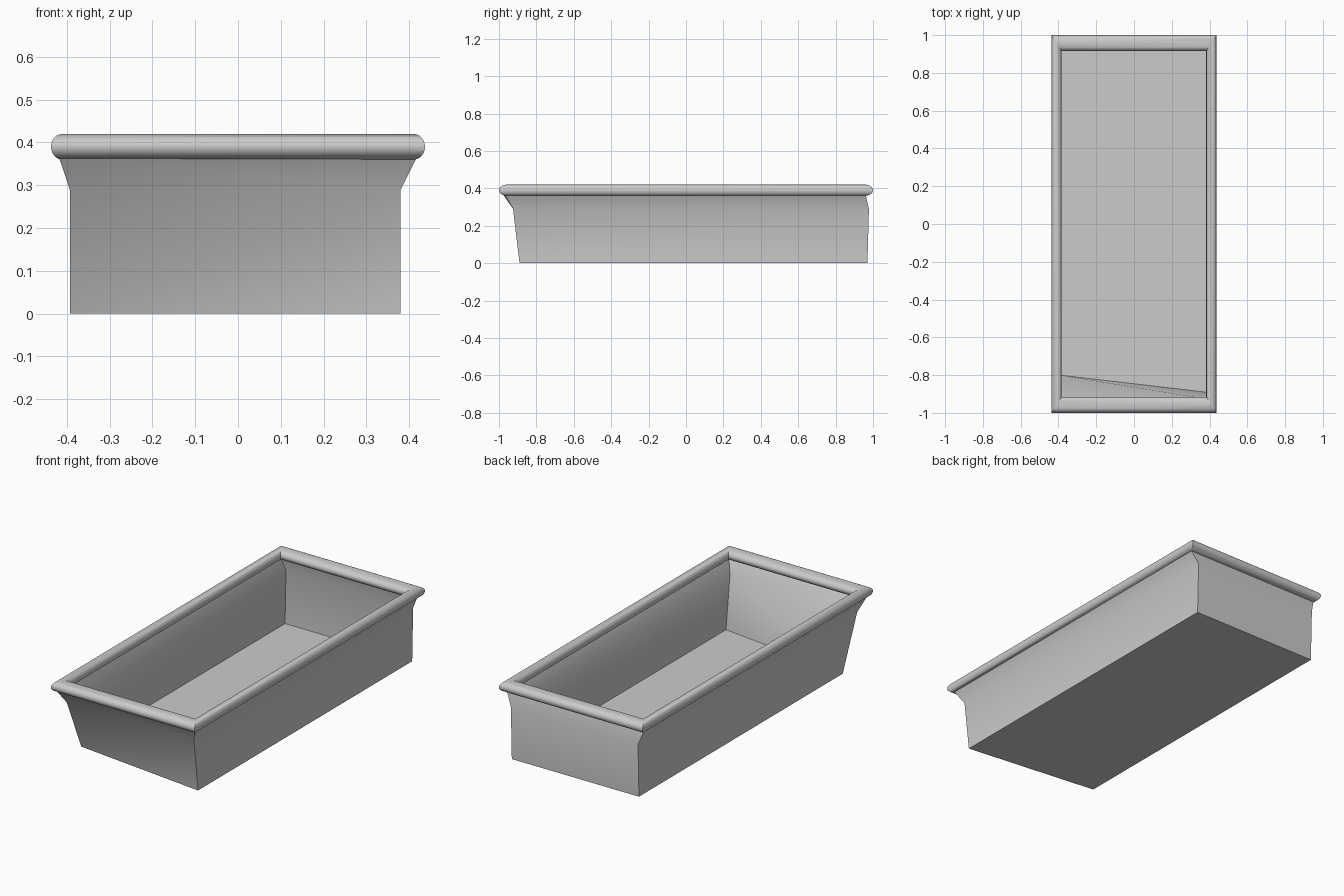
import bpy
import bmesh
import math

if "Cube" in bpy.data.objects:
    bpy.data.objects.remove(bpy.data.objects["Cube"])

grey = bpy.data.materials.new("plain grey")
grey.diffuse_color = (0.6, 0.6, 0.6, 1)
grey.use_nodes = True
grey.node_tree.nodes["Principled BSDF"].inputs["Base Color"].default_value = grey.diffuse_color


def add_object(name, bm):
    mesh = bpy.data.meshes.new(name)
    bm.to_mesh(mesh)
    bm.free()
    mesh.materials.append(grey)
    obj = bpy.data.objects.new(name, mesh)
    bpy.context.collection.objects.link(obj)
    bpy.ops.object.select_all(action='DESELECT')
    bpy.context.view_layer.objects.active = obj
    obj.select_set(True)
    bpy.ops.object.shade_smooth_by_angle(angle=math.radians(30))
    return obj


# Basin: thin shell through three rings (front left, front right, back right, back left)
rings = [
    [(-0.393, -0.80, 0), (0.38, -0.89, 0), (0.38, 0.97, 0), (-0.393, 0.97, 0)],
    [(-0.393, -0.925, 0.29), (0.38, -0.925, 0.29), (0.38, 0.978, 0.29), (-0.393, 0.978, 0.29)],
    [(-0.42, -0.98, 0.37), (0.42, -0.97, 0.37), (0.42, 0.96, 0.37), (-0.42, 0.96, 0.37)],
]
bm = bmesh.new()
levels = [[bm.verts.new(p) for p in ring] for ring in rings]
bm.faces.new(levels[0][::-1])
for k, (low, high) in enumerate(zip(levels, levels[1:])):
    for i in range(4):
        j = (i + 1) % 4
        a, b, c, d = low[i], low[j], high[j], high[i]
        # The twisted end walls fold along a diagonal
        split = [(a, b, c), (a, c, d)] if k == 0 else [(a, b, d), (b, c, d)]
        for tri in split:
            bm.faces.new(tri)
add_object("basin", bm)

# Rim: rounded bar swept round the opening with mitred corners
SIDES = 24
CX, CY, CZ = 0.410, 0.958, 0.39      # bar centre line
RX, RY, RZ = 0.027, 0.042, 0.03      # bar radii
bm = bmesh.new()
loops = []
for sx, sy in ((-1, -1), (1, -1), (1, 1), (-1, 1)):
    loop = []
    for s in range(SIDES):
        t = 2 * math.pi * s / SIDES
        loop.append(bm.verts.new((sx * (CX + RX * math.cos(t)),
                                  sy * (CY + RY * math.cos(t)),
                                  CZ + RZ * math.sin(t))))
    loops.append(loop)
for i in range(4):
    here, there = loops[i], loops[(i + 1) % 4]
    for s in range(SIDES):
        n = (s + 1) % SIDES
        bm.faces.new((here[s], there[s], there[n], here[n]))
bmesh.ops.recalc_face_normals(bm, faces=bm.faces)
add_object("rim", bm)
